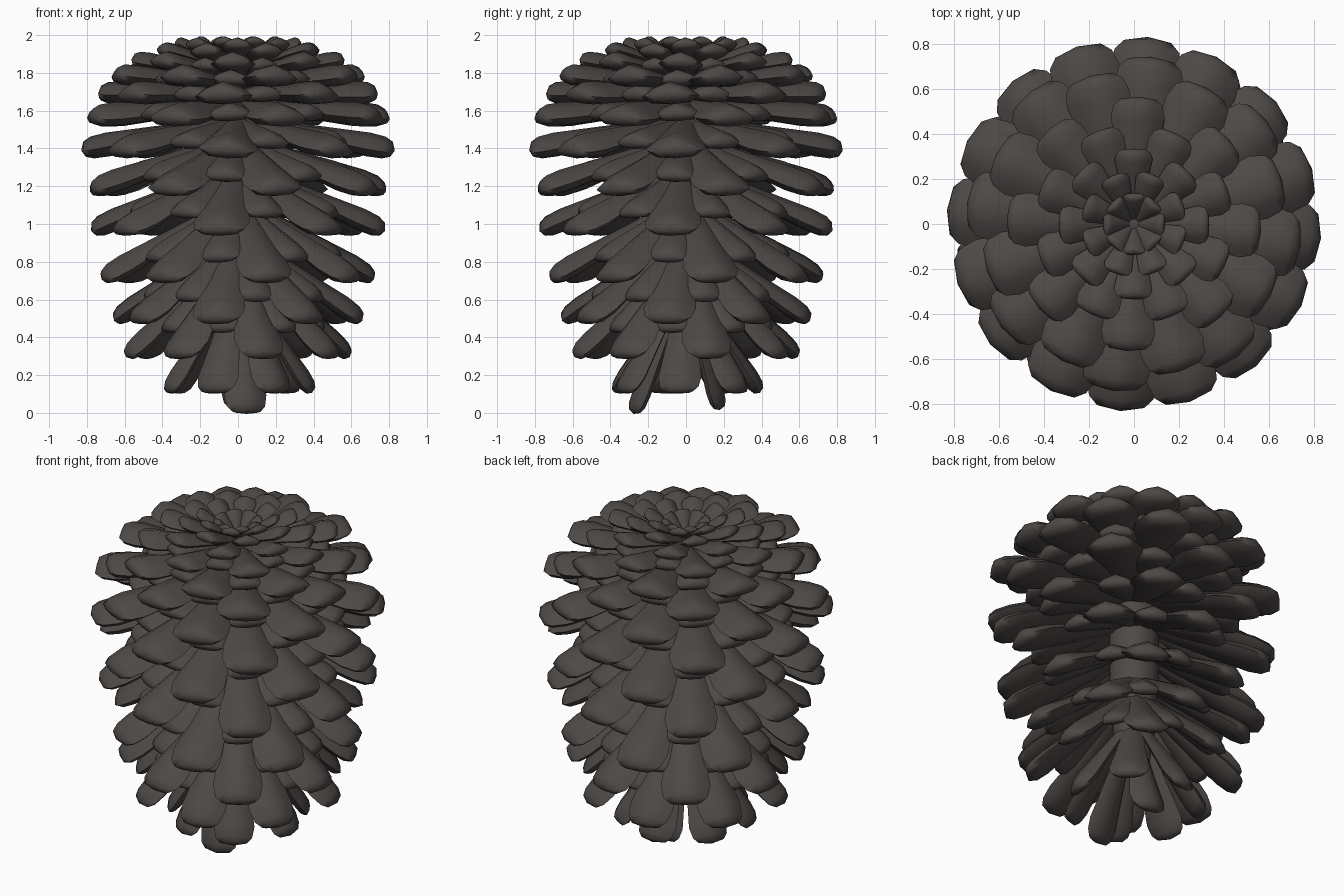
import bpy
import bmesh
import math
import random
from mathutils import Matrix, Vector

random.seed(4)
if "Cube" in bpy.data.objects:
    bpy.data.objects.remove(bpy.data.objects["Cube"], do_unlink=True)


def make_material(name, colour):
    mat = bpy.data.materials.new(name)
    mat.use_nodes = True
    mat.diffuse_color = colour
    mat.node_tree.nodes["Principled BSDF"].inputs["Base Color"].default_value = colour
    return mat


bark = make_material("dark bark", (0.075, 0.066, 0.062, 1))

# Rings from bottom to top: count, tip radius, tip height, pitch, half width, heading
RINGS = [
    (1, .28, .0, -68, .115, -80),
    (1, .18, .02, -74, .115, 80),
    (7, .39, .11, -57, .115, -58),
    (8, .60, .30, -43, .13, -78),
    (8, .66, .49, -35, .14, -100),
    (8, .73, .71, -30, .145, -78),
    (8, .775, .965, -24, .15, -97),
    (8, .80, 1.18, -19, .155, -74),
    (8, .825, 1.39, -11, .16, -95),
    (8, .82, 1.565, -5, .16, -117),
    (8, .74, 1.69, 0, .155, -97),
    (8, .68, 1.79, 5, .145, -118),
    (8, .56, 1.87, 9, .12, -93),
    (8, .44, 1.93, 15, .1, -114),
    (8, .33, 1.965, 24, .085, -90),
    (8, .23, 1.98, 32, .065, -111),
    (8, .13, 1.95, 42, .055, -90),
]

# Scale sections: position along length, relative width, relative thickness
SECTIONS = [(0, .45, .45), (.45, .72, .75), (.82, 1, 1), (.93, .9, .92), (.985, .66, .64)]

# Section outline: a ridged top over a flatter underside
OUTLINE = [(1, -.2), (.6, .5), (0, 1), (-.6, .5), (-1, -.2), (-.7, -.7), (0, -.85), (.7, -.7)]


def add_scale(bm, length, width, matrix):
    thick = width * .43
    loops = []
    for along, wide, deep in SECTIONS:
        loops.append([bm.verts.new(matrix @ Vector(
            (along * length, side * wide * width, up * deep * thick)))
            for side, up in OUTLINE])
    count = len(OUTLINE)
    tip = bm.verts.new(matrix @ Vector((length * 1.01, 0, 0)))
    for i in range(count):
        j = (i + 1) % count
        for low, high in zip(loops, loops[1:]):
            bm.faces.new((low[i], low[j], high[j], high[i]))
        bm.faces.new((loops[-1][i], loops[-1][j], tip))
    bm.faces.new(loops[0])


def finish(name, bm):
    bmesh.ops.recalc_face_normals(bm, faces=bm.faces)
    mesh = bpy.data.meshes.new(name)
    bm.to_mesh(mesh)
    bm.free()
    mesh.materials.append(bark)
    obj = bpy.data.objects.new(name, mesh)
    bpy.context.collection.objects.link(obj)
    bpy.ops.object.select_all(action="DESELECT")
    obj.select_set(True)
    bpy.context.view_layer.objects.active = obj
    bpy.ops.object.shade_smooth_by_angle(angle=math.radians(60))


def build_ring(name, count, base, length, pitch, width, heading):
    bm = bmesh.new()
    for k in range(count):
        turn = math.radians(heading + 360 * k / count + random.uniform(-1, 1))
        roll = math.radians(random.uniform(-3, 3))
        matrix = (Matrix.Rotation(turn, 4, "Z") @ Matrix.Translation(base)
                  @ Matrix.Rotation(-pitch, 4, "Y") @ Matrix.Rotation(roll, 4, "X"))
        add_scale(bm, length, width, matrix)
    finish(name, bm)


# Rings of woody scales, with shorter scales filling the gaps of the wide rings
for index, (count, radius, height, pitch, width, heading) in enumerate(RINGS, 1):
    tilt = math.radians(pitch)
    inner = min(.08, radius * .2)
    length = (radius - inner) / math.cos(tilt)
    base = Vector((inner, 0, height - length * math.sin(tilt)))
    build_ring(f"scale_ring_{index}", count, base, length, tilt, width, heading)
    if radius > .5:
        build_ring(f"short_scale_ring_{index}", count, base, length * .72, tilt,
                   width * .8, heading + 180 / count)

# Central stem, a turned profile hidden behind the scales
bm = bmesh.new()
profile = [(0, .3), (.08, .36), (.12, .6), (.14, 1), (.14, 1.4), (.1, 1.65), (0, 1.8)]
verts = [bm.verts.new((r, 0, z)) for r, z in profile]
edges = [bm.edges.new(pair) for pair in zip(verts, verts[1:])]
bmesh.ops.spin(bm, geom=verts + edges, cent=(0, 0, 0), axis=(0, 0, 1),
               angle=math.tau, steps=16)
bmesh.ops.remove_doubles(bm, verts=bm.verts, dist=.001)
finish("stem_core", bm)
